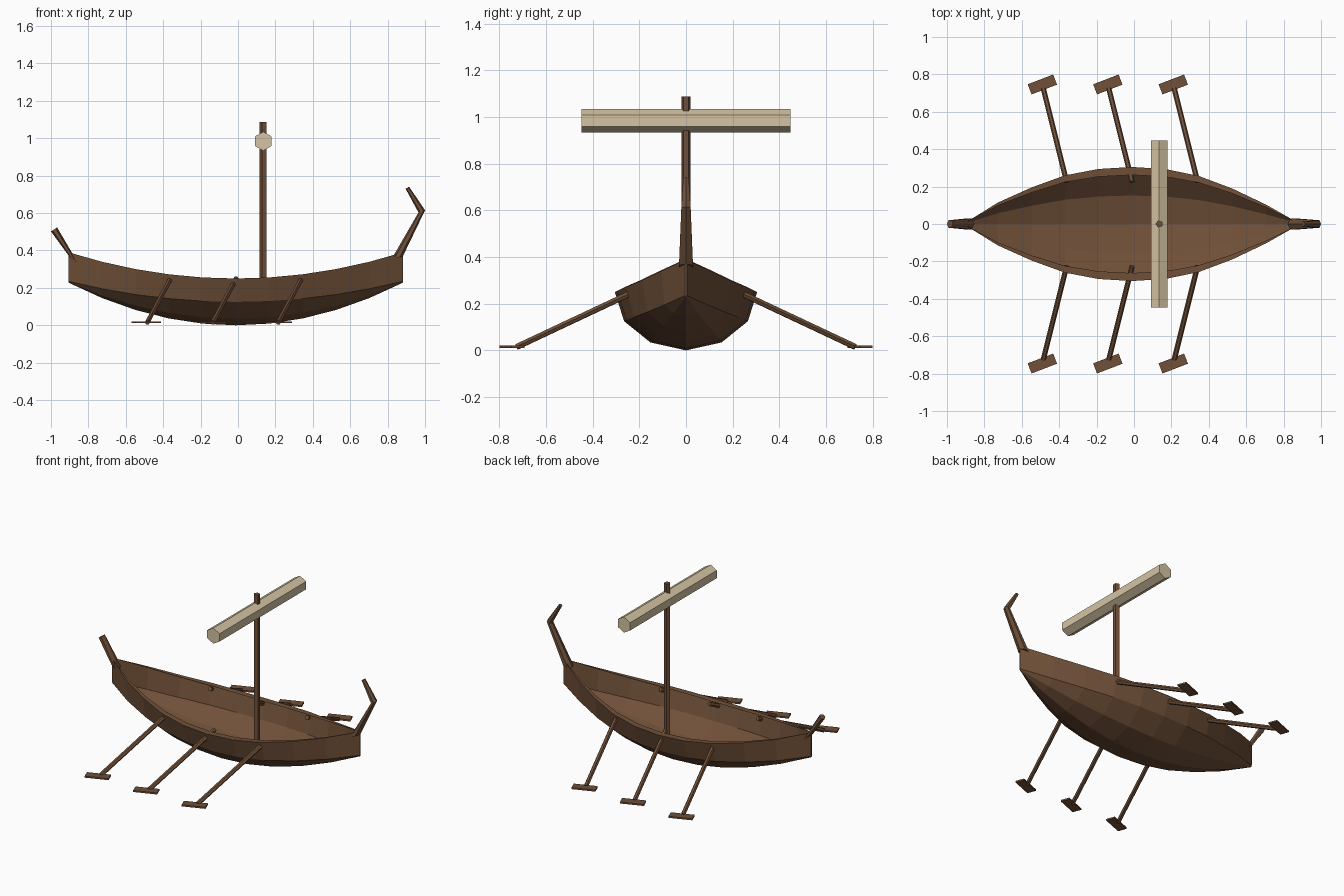
import bpy, bmesh, math
from mathutils import Vector

old = bpy.data.objects.get("Cube")
if old:
    bpy.data.objects.remove(old, do_unlink=True)


def material(name, colour):
    m = bpy.data.materials.new(name)
    m.use_nodes = True
    m.diffuse_color = (*colour, 1)
    node = next(n for n in m.node_tree.nodes if n.type == 'BSDF_PRINCIPLED')
    node.inputs["Base Color"].default_value = (*colour, 1)
    node.inputs["Roughness"].default_value = 0.9
    return m


WOOD = material("brown wood", (0.16, 0.08, 0.04))
CANVAS = material("pale canvas", (0.66, 0.55, 0.37))


def finish(name, bm, mat):
    bmesh.ops.recalc_face_normals(bm, faces=bm.faces)
    mesh = bpy.data.meshes.new(name)
    bm.to_mesh(mesh)
    bm.free()
    mesh.materials.append(mat)
    ob = bpy.data.objects.new(name, mesh)
    bpy.context.collection.objects.link(ob)


def skin(bm, rings):
    """Join equal closed rings of points into a capped tube."""
    rows = [[bm.verts.new(p) for p in ring] for ring in rings]
    n = len(rows[0])
    for a, b in zip(rows, rows[1:]):
        for i in range(n):
            j = (i + 1) % n
            bm.faces.new((a[i], a[j], b[j], b[i]))
    bm.faces.new(rows[0])
    bm.faces.new(rows[-1])


def rod(name, start, end, radius, sides, mat, turn=0.0):
    start, end = Vector(start), Vector(end)
    axis = (end - start).normalized()
    side = axis.cross(Vector((0, 0, 1)))
    side = side.normalized() if side.length > 0.01 else Vector((1, 0, 0))
    up = side.cross(axis)
    angles = [turn + math.tau * i / sides for i in range(sides)]
    ring = [radius * (math.cos(a) * side + math.sin(a) * up) for a in angles]
    bm = bmesh.new()
    skin(bm, [[c + p for p in ring] for c in (start, end)])
    finish(name, bm, mat)


# Hull: one open shell with a flat rail turned inwards along the top.
# Each profile point: share of half width, height amidships, height at the ends
PROFILE = [(0.86, 0.25, 0.39), (1, 0.25, 0.39), (0.87, 0.125, 0.235),
           (0.5, 0.034, 0.23), (0, 0, 0.228)]
HALF = [0.004, 0.115, 0.195, 0.26, 0.294, 0.305, 0.294, 0.257, 0.19, 0.105, 0.004]

bm = bmesh.new()
rows = []
for i, w in enumerate(HALF):
    u = i / 5 - 1
    half = [(w * y, mid + (end - mid) * u * u) for y, mid, end in PROFILE]
    points = half + [(-y, z) for y, z in half[-2::-1]]
    rows.append([bm.verts.new((-0.012 + 0.894 * u, y, z)) for y, z in points])
for a, b in zip(rows, rows[1:]):
    for i in range(len(a) - 1):
        bm.faces.new((a[i], a[i + 1], b[i + 1], b[i]))
for r in (rows[0], rows[-1]):
    bm.faces.new(r[1:-1])
finish("hull", bm, WOOD)


# End posts: six-sided sections between a left and a right edge point
def post(name, stations):
    rings = []
    for (xa, za), (xb, zb), w in stations:
        ring = []
        for t, s in ((0, 0), (0.25, 1), (0.75, 1), (1, 0), (0.75, -1), (0.25, -1)):
            ring.append((xa + (xb - xa) * t, w * s, za + (zb - za) * t))
        rings.append(ring)
    bm = bmesh.new()
    skin(bm, rings)
    finish(name, bm, WOOD)


post("bow_post", [((-0.905, 0.372), (-0.855, 0.332), 0.03),
                  ((-1.0, 0.502), (-0.967, 0.523), 0.02)])
post("stern_post", [((0.82, 0.352), (0.882, 0.37), 0.03),
                    ((0.965, 0.603), (1.0, 0.615), 0.02),
                    ((0.896, 0.73), (0.915, 0.741), 0.012)])

# Mast and the furled sail lying across it
rod("mast", (0.135, 0, 0.01), (0.135, 0, 1.087), 0.02, 5, WOOD, math.pi)
rod("furled_sail", (0.135, -0.447, 0.984), (0.135, 0.447, 0.984),
    0.051, 6, CANVAS, math.pi / 6)

# Three oars on each side, with flat blades
TILT = math.radians(21)
along = Vector((math.cos(TILT), math.sin(TILT), 0)) * 0.073
across = Vector((-math.sin(TILT), math.cos(TILT), 0)) * 0.029
for n, x in enumerate((-0.365, -0.015, 0.335), 1):
    for side, label in ((1, "left"), (-1, "right")):
        rod(f"{label}_oar_shaft_{n}", (x + 0.005, side * 0.225, 0.25),
            (x - 0.12, side * 0.725, 0.015), 0.014, 6, WOOD)
        c = Vector((x - 0.125, side * 0.746, 0.016))
        flat = [c + along + across, c - along + across,
                c - along - across, c + along - across]
        bm = bmesh.new()
        skin(bm, [[p + Vector((0, 0, h)) for p in flat] for h in (-0.005, 0.005)])
        finish(f"{label}_oar_blade_{n}", bm, WOOD)
